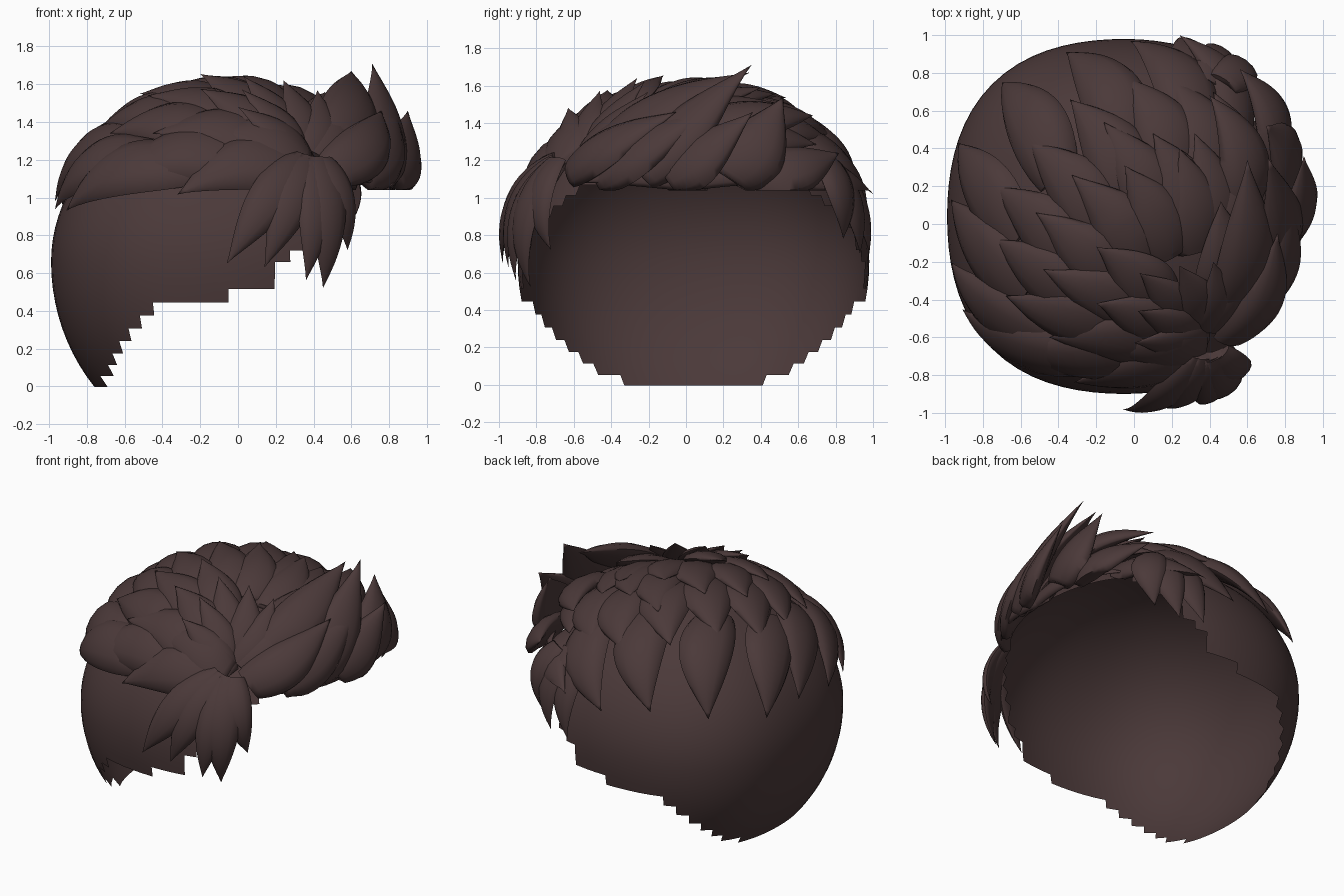
import bpy, bmesh, math
from mathutils import Vector

cube = bpy.data.objects.get("Cube")
if cube:
    bpy.data.objects.remove(cube)

hair = bpy.data.materials.new("dark brown hair")
hair.use_nodes = True
color = (0.07, 0.041, 0.041, 1)
hair.diffuse_color = color
hair.node_tree.nodes["Principled BSDF"].inputs["Base Color"].default_value = color

CENTER = Vector((-0.05, 0.04, 0.66))
RADII = Vector((0.94, 0.94, 0.85))


# The head is slightly squarer than a ball when seen from above
def squareness(x, y):
    amount = 0.055 if x < 0 else 0.04
    return 1 + amount * math.sin(2 * math.atan2(y, x)) ** 2


def to_unit(p):
    u = Vector((a - c) / r for a, c, r in zip(p, CENTER, RADII))
    s = squareness(u.x, u.y)
    return Vector((u.x / s, u.y / s, u.z))


def to_world(u):
    s = squareness(u.x, u.y)
    return Vector(a * r + c for a, c, r in zip((u.x * s, u.y * s, u.z), CENTER, RADII))


def finish(name, bm, angle):
    bmesh.ops.recalc_face_normals(bm, faces=bm.faces)
    mesh = bpy.data.meshes.new(name)
    bm.to_mesh(mesh)
    bm.free()
    mesh.materials.append(hair)
    obj = bpy.data.objects.new(name, mesh)
    bpy.context.collection.objects.link(obj)
    bpy.ops.object.select_all(action='DESELECT')
    obj.select_set(True)
    bpy.context.view_layer.objects.active = obj
    bpy.ops.object.shade_smooth_by_angle(angle=math.radians(angle))


# Scalp shell: stretched sphere with a stepped hairline
HAIRLINE = [(-1, -0.02), (-0.72, 0), (-0.55, 0.32), (-0.4, 0.42), (0.1, 0.5),
            (0.22, 0.6), (0.35, 0.8), (0.6, 1.05), (1, 1.05)]


def hairline(x):
    for (x0, z0), (x1, z1) in zip(HAIRLINE, HAIRLINE[1:]):
        if x <= x1:
            return z0 + (z1 - z0) * (x - x0) / (x1 - x0)
    return HAIRLINE[-1][1]


bm = bmesh.new()
bmesh.ops.create_uvsphere(bm, u_segments=72, v_segments=44, radius=1)
for v in bm.verts:
    if v.co.z < 0:
        v.co.z *= 1.19
    v.co = to_world(v.co)
cut = []
for f in bm.faces:
    m = f.calc_center_median()
    if m.z < max(0.015, hairline(m.x)):
        cut.append(f)
bmesh.ops.delete(bm, geom=cut, context='FACES')
finish("scalp_shell", bm, 60)


# One lock: a pointed, ridged leaf that lies on the scalp from root to tip
def lock(name, root, tip, width, bulge=0.05, bend=0.05, thick=0.48, floor=0):
    rings, sides = 16, 12
    a, b = to_unit(root), to_unit(tip)
    ra, rb = a.length, b.length
    a.normalize()
    b.normalize()

    def path(t):
        h = ra + (rb - ra) * t * t + bulge * math.sin(math.pi * t)
        d = a.slerp(b, t)
        return to_world(d * h), Vector(x / r for x, r in zip(d, RADII)).normalized()

    bm = bmesh.new()
    loops = []
    for i in range(rings):
        t = i / rings
        p, n = path(t)
        along = (path(t + 0.02)[0] - path(t - 0.02)[0]).normalized()
        side = along.cross(n).normalized()
        n = side.cross(along)
        p = p + side * bend * math.sin(math.pi * t)
        w = width * (1 - t) ** 1.2 * (0.6 + 2.3 * t)
        ring = []
        for k in range(sides):
            ang = 2 * math.pi * k / sides
            s = math.sin(ang)
            up = s * thick if s > 0 else s * thick * 0.4
            u = to_unit(p + side * w * math.cos(ang) + n * w * up)
            if u.length < 1.005:
                u = u.normalized() * 1.005
            co = to_world(u)
            co.z = max(co.z, floor)
            ring.append(bm.verts.new(co))
        loops.append(ring)
    end = bm.verts.new(path(1)[0])
    for r0, r1 in zip(loops, loops[1:]):
        for k in range(sides):
            j = (k + 1) % sides
            bm.faces.new((r0[k], r0[j], r1[j], r1[k]))
    for k in range(sides):
        bm.faces.new((loops[-1][k], loops[-1][(k + 1) % sides], end))
    bm.faces.new(loops[0])
    finish(name, bm, 75)


# Locks that fan out over the scalp from the side parting
PARTING = (0.4, -0.66, 1.17)


def fan(name, tips, length, width, height, bend):
    for i, (x, y) in enumerate(tips):
        u = to_unit((x, y, 0))
        u.z = math.sqrt(max(0.1, height ** 2 - u.x ** 2 - u.y ** 2))
        origin = to_unit(PARTING).normalized()
        d = u.normalized()
        step = min(0.95, length / d.angle(origin))
        root = d.slerp(origin, step)
        lock(f"{name}_{i + 1}", to_world(root), to_world(u), width, 0.03, bend)


fan("outer_lock", [(-0.32, -0.84), (-0.7, -0.62), (-0.91, -0.45), (-0.97, -0.2),
                   (-0.97, 0.13), (-0.93, 0.43), (-0.7, 0.75), (-0.36, 0.91),
                   (-0.02, 0.97)], 0.78, 0.21, 1.05, 0.06)
fan("middle_lock", [(-0.15, -0.68), (-0.45, -0.6), (-0.68, -0.38), (-0.74, -0.08),
                    (-0.74, 0.2), (-0.56, 0.44), (-0.34, 0.66), (-0.05, 0.78),
                    (0.2, 0.77), (0.42, 0.7)], 0.62, 0.21, 1.11, 0.06)
fan("crown_lock", [(-0.48, -0.24), (-0.52, 0.06), (-0.33, 0.26), (-0.16, 0.54),
                   (0.1, 0.48), (0.32, 0.48), (0.5, 0.42)], 0.58, 0.2, 1.16, 0.05)
fan("top_lock", [(-0.2, -0.42), (-0.2, -0.12), (-0.05, 0.31), (0.24, 0.4),
                 (0.46, 0.12)], 0.52, 0.19, 1.19, 0.03)
fan("parting_lock", [(0, -0.63), (0.02, -0.46), (0.03, -0.26), (0.24, -0.22),
                     (0.42, -0.2), (0.56, -0.18)], 0.46, 0.14, 1.2, 0.03)

# Locks hanging over the right temple
for i, (x, y, z, w) in enumerate([(0.45, -0.83, 0.52, 0.14), (0.36, -0.91, 0.56, 0.13),
                                  (0.14, -0.95, 0.63, 0.14), (-0.06, -0.98, 0.65, 0.15),
                                  (0.58, -0.72, 0.72, 0.12)]):
    lock(f"right_temple_lock_{i + 1}", (0.36 + 0.15 * x, -0.69, 1.19), (x, y, z), w, 0.02, 0.02)

# Locks hanging over the left temple
for i, (x, y, z) in enumerate([(0.24, 0.98, 0.7), (0.4, 0.93, 0.7), (0.53, 0.84, 0.78)]):
    lock(f"left_temple_lock_{i + 1}", (0.7 * x + 0.1, 0.74, 1.2), (x, y, z), 0.14, 0.02, 0.03)

# Swept quiff along the forehead, flat underneath
QUIFF = [((0.50, -0.60, 1.13), (0.76, -0.05, 1.46), 0.18),
         ((0.62, -0.46, 1.10), (0.83, 0.14, 1.48), 0.19),
         ((0.74, -0.25, 1.12), (0.71, 0.35, 1.71), 0.21),
         ((0.80, -0.10, 1.10), (0.90, 0.36, 1.46), 0.19),
         ((0.80, 0.22, 1.10), (0.70, 0.52, 1.54), 0.22),
         ((0.74, 0.34, 1.10), (0.56, 0.82, 1.24), 0.19),
         ((0.52, -0.38, 1.32), (0.60, 0.34, 1.67), 0.20),
         ((0.58, 0.10, 1.36), (0.40, 0.68, 1.44), 0.19),
         ((0.55, 0.50, 1.16), (0.24, 1.00, 1.02), 0.17)]
for i, (root, tip, w) in enumerate(QUIFF):
    lock(f"quiff_lock_{i + 1}", root, tip, w, 0.05, 0.04, 0.55, 1.04)

# Low fringe that closes the quiff from below
lock("fringe_right", (0.76, 0.12, 1.08), (0.6, -0.6, 1.08), 0.1, 0.04, 0, 0.6, 1.04)
lock("fringe_left", (0.76, -0.1, 1.08), (0.6, 0.66, 1.08), 0.1, 0.04, 0, 0.6, 1.04)
